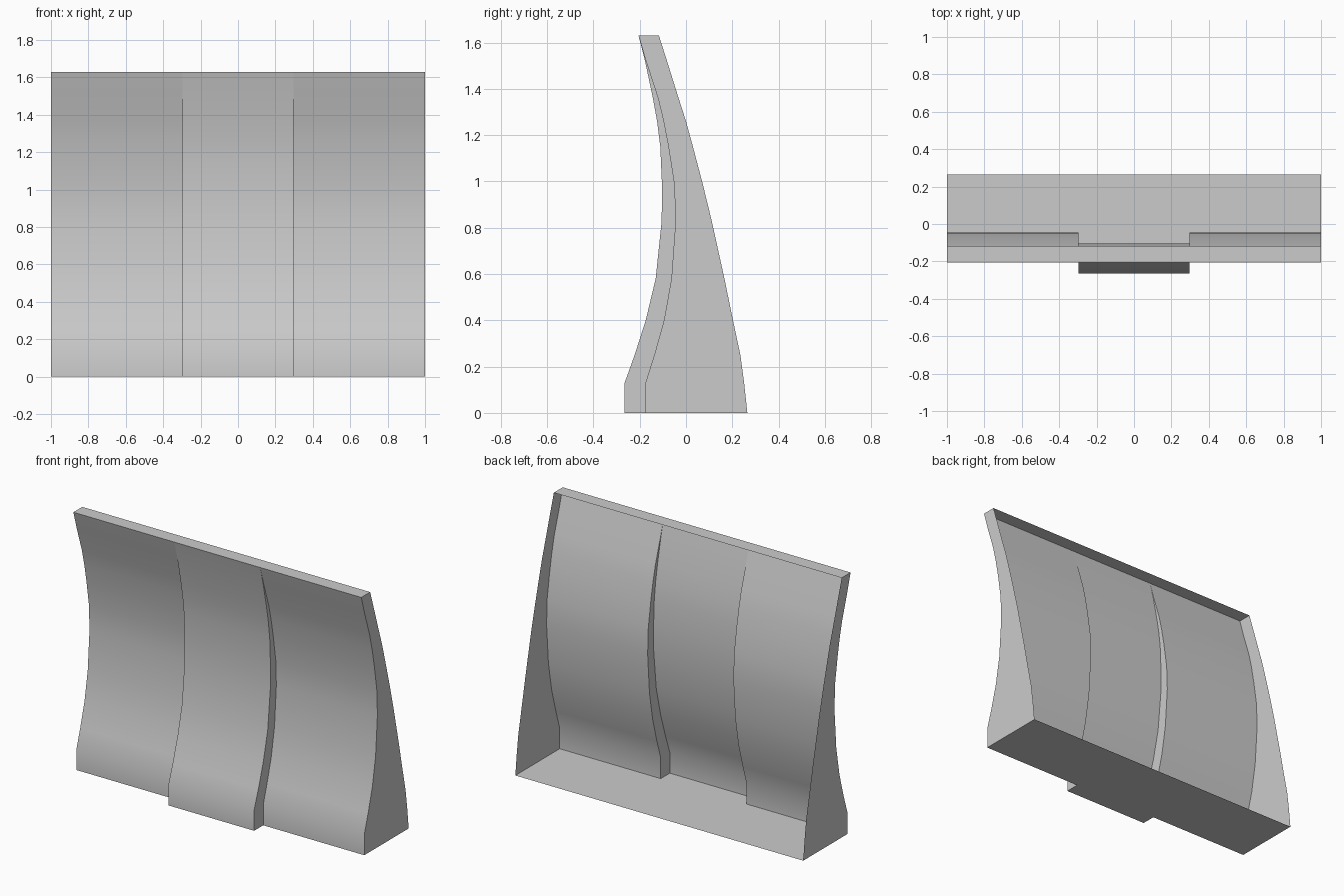
import bpy, bmesh, math

if "Cube" in bpy.data.objects:
    bpy.data.objects.remove(bpy.data.objects["Cube"])

# Profile rows: height, side panel front y, raised centre panel front y, rear edge y
ROWS = [
    (0.00, -0.175, -0.265, 0.265),
    (0.13, -0.175, -0.265, 0.251),
    (0.25, -0.137, -0.222, 0.235),
    (0.40, -0.095, -0.174, 0.203),
    (0.58, -0.063, -0.131, 0.166),
    (0.83, -0.045, -0.105, 0.111),
    (0.99, -0.051, -0.104, 0.072),
    (1.15, -0.076, -0.111, 0.030),
    (1.26, -0.097, -0.125, 0.000),
    (1.36, -0.121, -0.143, -0.032),
    (1.52, -0.173, -0.177, -0.082),
    (1.63, -0.205, -0.205, -0.117),
]
HALF_WIDTH, HALF_PANEL = 1.0, 0.298

bm = bmesh.new()

# Open-backed shell: end walls, curved side panels and raised centre panel
rings = []
for z, side, centre, rear in ROWS:
    half = [(HALF_WIDTH, rear), (HALF_WIDTH, side), (HALF_PANEL, side), (HALF_PANEL, centre)]
    outline = [(-x, y) for x, y in half] + half[::-1]
    rings.append([bm.verts.new((x, y, z)) for x, y in outline])

for low, high in zip(rings, rings[1:]):
    for i in range(len(low) - 1):
        bm.faces.new((low[i], low[i + 1], high[i + 1], high[i]))

# Floor plate and top strip
for ring, flip in ((rings[0], True), (rings[-1], False)):
    bm.faces.new([ring[0], ring[1], ring[2], ring[5], ring[6], ring[7]][::-1 if flip else 1])
bm.faces.new(rings[0][2:6][::-1])

bmesh.ops.remove_doubles(bm, verts=bm.verts, dist=0.001)
bmesh.ops.dissolve_degenerate(bm, edges=bm.edges, dist=0.0005)

mesh = bpy.data.meshes.new("curved_blade")
bm.to_mesh(mesh)
bm.free()
blade = bpy.data.objects.new("curved_blade", mesh)
bpy.context.collection.objects.link(blade)

# Smooth curve with crisp creases
bpy.context.view_layer.objects.active = blade
blade.select_set(True)
bpy.ops.object.shade_smooth_by_angle(angle=math.radians(30))
